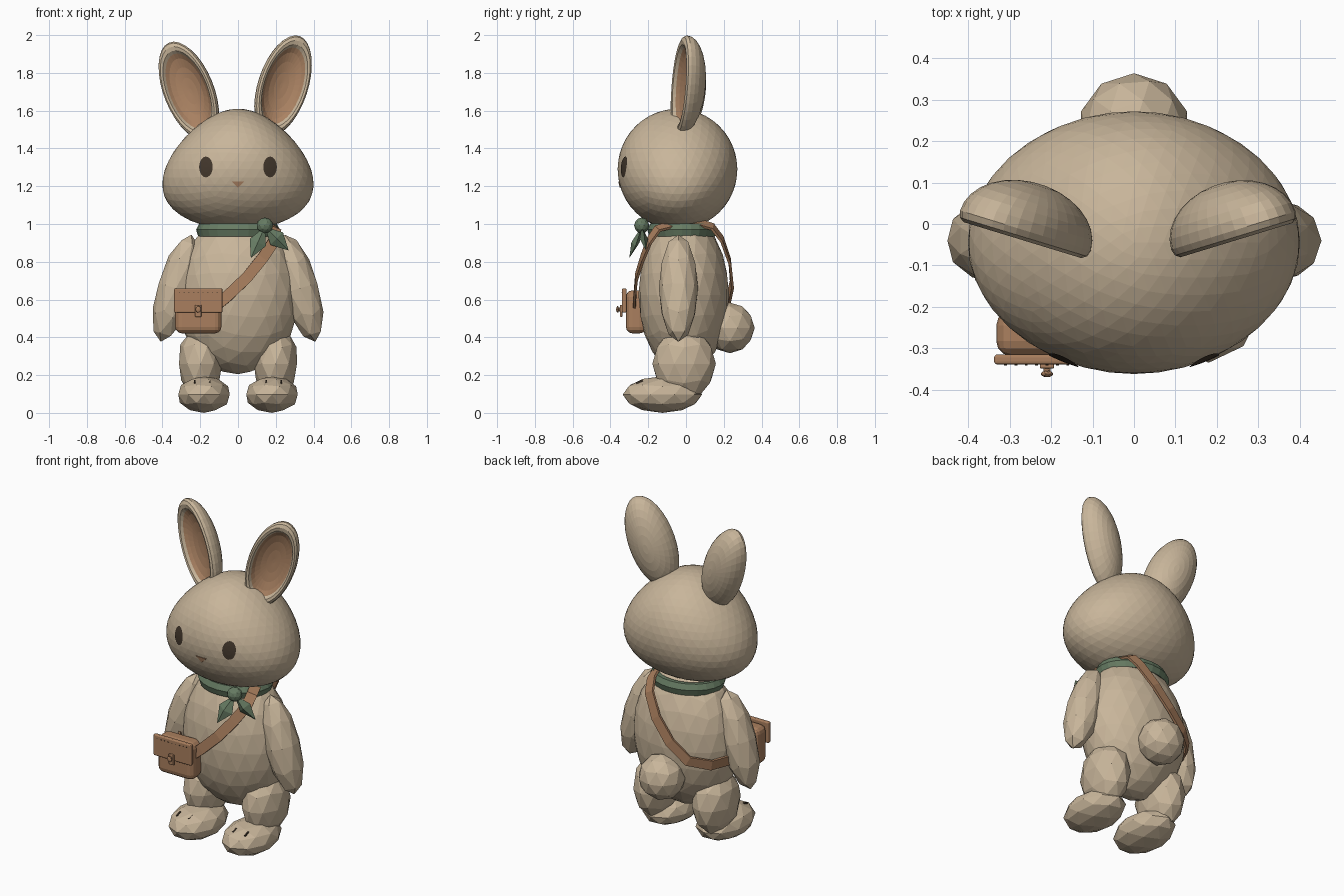
import bpy, bmesh, math
from mathutils import Matrix, Vector

if "Cube" in bpy.data.objects:
    bpy.data.objects.remove(bpy.data.objects["Cube"], do_unlink=True)


def material(name, rgb):
    m = bpy.data.materials.new(name)
    m.use_nodes = True
    m.diffuse_color = (*rgb, 1)
    m.node_tree.nodes["Principled BSDF"].inputs["Base Color"].default_value = (*rgb, 1)
    return m


FUR = material("beige fur", (0.58, 0.465, 0.325))
PINK = material("inner ear tan", (0.4, 0.222, 0.122))
LEATHER = material("brown leather", (0.4, 0.212, 0.112))
GREEN = material("green cloth", (0.135, 0.2, 0.125))
DARK = material("dark brown", (0.055, 0.038, 0.025))


def finish(name, bm, *mats):
    bmesh.ops.recalc_face_normals(bm, faces=bm.faces)
    mesh = bpy.data.meshes.new(name)
    bm.to_mesh(mesh)
    bm.free()
    for m in mats:
        mesh.materials.append(m)
    ob = bpy.data.objects.new(name, mesh)
    bpy.context.collection.objects.link(ob)
    return ob


def blob(name, mat, centre, half, sub=2, tilt=0, taper=0):
    """Faceted ellipsoid; taper narrows it in x towards the top."""
    bm = bmesh.new()
    bmesh.ops.create_icosphere(bm, subdivisions=sub, radius=1)
    for v in bm.verts:
        v.co.x *= 1 - taper * v.co.z
    bm.transform(Matrix.Translation(centre) @ Matrix.Rotation(tilt, 4, 'Y')
                 @ Matrix.Diagonal((*half, 1)))
    return finish(name, bm, mat)


def box(name, mat, centre, size, bevel=0, pitch=0):
    bm = bmesh.new()
    bmesh.ops.create_cube(bm, size=1)
    bm.transform(Matrix.Translation(centre) @ Matrix.Rotation(pitch, 4, 'X')
                 @ Matrix.Diagonal((*size, 1)))
    if bevel:
        bmesh.ops.bevel(bm, geom=bm.edges[:], offset=bevel, segments=3,
                        profile=0.5, affect='EDGES')
    return finish(name, bm, mat)


def hull(name, mat, points):
    bm = bmesh.new()
    for p in points:
        bm.verts.new(p)
    bmesh.ops.convex_hull(bm, input=bm.verts)
    return finish(name, bm, mat)


def loft(bm, rings, closed=False):
    """Bridge rings of points; returns the vertex rows and the face strips."""
    rows = [[bm.verts.new(p) for p in r] for r in rings]
    n = len(rows[0])
    strips = []
    for k in range(len(rows) if closed else len(rows) - 1):
        a, b = rows[k], rows[(k + 1) % len(rows)]
        strips.append([bm.faces.new((a[i], a[(i + 1) % n], b[(i + 1) % n], b[i]))
                       for i in range(n)])
    return rows, strips


def around(n):
    return [(math.cos(math.tau * i / n), math.sin(math.tau * i / n)) for i in range(n)]


# Head and body
HEAD, HEAD_HALF, HEAD_TAPER = Vector((0, -0.045, 1.29)), (0.387, 0.317, 0.32), 0.28
BODY, BODY_HALF = Vector((0, -0.012, 0.625)), (0.325, 0.24, 0.42)
blob("head", FUR, HEAD, HEAD_HALF, 4, taper=HEAD_TAPER)
blob("body", FUR, BODY, BODY_HALF, 3)
blob("tail", FUR, (0, 0.232, 0.45), (0.134, 0.132, 0.134))


def face_y(x, z):
    """Front surface of the head."""
    t = (z - HEAD.z) / HEAD_HALF[2]
    w = HEAD_HALF[0] * (1 - HEAD_TAPER * t)
    return HEAD.y - HEAD_HALF[1] * math.sqrt(1 - t * t - (x / w) ** 2)


# Ears: domed back, rounded rim and a hollow inside
def ear(name, centre, tilt, yaw):
    dome = [(math.sin(a), 0.118 * math.cos(a))
            for a in [math.radians(d) for d in range(6, 91, 12)]]
    rim = [(0.97, -0.016), (0.9, -0.024), (0.82, -0.02), (0.76, -0.004)]
    hollow = [(0.66, 0.012), (0.48, 0.026), (0.27, 0.034), (0.05, 0.037)]
    bm = bmesh.new()
    rows, strips = loft(bm, [[(0.136 * r * c, d, 0.278 * r * s) for c, s in around(32)]
                             for r, d in dome + rim + hollow])
    for strip in strips[-len(hollow):]:
        for f in strip:
            f.material_index = 1
    bm.faces.new(rows[0])
    bm.faces.new(rows[-1]).material_index = 1
    bm.transform(Matrix.Translation(centre) @ Matrix.Rotation(yaw, 4, 'Z')
                 @ Matrix.Rotation(tilt, 4, 'Y'))
    finish(name, bm, FUR, PINK)


ear("left_ear", (0.24, -0.016, 1.732), math.radians(19), math.radians(17))
ear("right_ear", (-0.262, -0.016, 1.704), math.radians(-23), math.radians(-17))

# Paired limbs, eyes and toe marks
for side, s in (("left", 1), ("right", -1)):
    blob(side + "_arm", FUR, (s * 0.328, -0.04, 0.66), (0.1, 0.104, 0.295), 2, s * -0.28)
    blob(side + "_leg", FUR, (s * 0.198, -0.01, 0.26), (0.12, 0.168, 0.195), taper=-0.1)
    blob(side + "_foot", FUR, (s * 0.18, -0.125, 0.097), (0.143, 0.21, 0.097))
    for k in (-1, 1):
        box(f"{side}_toe_mark_{k + 2}", DARK, (s * 0.19 + k * 0.04, -0.245, 0.161),
            (0.008, 0.036, 0.016), pitch=0.35)
    bm = bmesh.new()
    eye_rings = []
    for r in (0.05, 0.5, 1):
        pts = [(s * 0.17 + 0.036 * r * c, 1.302 + 0.055 * r * q) for c, q in around(20)]
        eye_rings.append([(x, face_y(x, z) - 0.003, z) for x, z in pts])
    rows, strips = loft(bm, eye_rings)
    bm.faces.new(rows[0])
    finish(side + "_eye", bm, DARK)

# Nose
hull("nose", PINK, [(x, face_y(x, z) + d, z) for d in (-0.004, 0.005)
                    for x, z in ((-0.035, 1.226), (0.035, 1.226), (0, 1.192))])

# Neckerchief: band, knot and two pointed ends
bm = bmesh.new()
section = [(-0.02, -0.03), (0.012, -0.037), (0.024, 0), (0.008, 0.032), (-0.02, 0.03)]
loft(bm, [[((0.198 + r) * c, -0.02 + (0.162 + r) * q, 0.97 + h) for r, h in section]
          for c, q in around(24)], closed=True)
finish("scarf_band", bm, GREEN)
blob("scarf_knot", GREEN, (0.142, -0.235, 0.992), (0.045, 0.04, 0.042))
KNOT = Vector((0.142, -0.235, 0.985))
for name, tip in (("scarf_end_inner", Vector((0.068, -0.3, 0.82))),
                  ("scarf_end_outer", Vector((0.268, -0.212, 0.86)))):
    mid = KNOT.lerp(tip, 0.5)
    across = (tip - KNOT).cross(Vector((0, 1, 0))).normalized() * 0.047
    thick = Vector((0, 0.022, 0))
    hull(name, GREEN, [KNOT, tip, mid + across, mid - across, mid + thick, mid - thick])

# Satchel
box("bag_body", LEATHER, (-0.21, -0.264, 0.535), (0.245, 0.108, 0.228), 0.035)
box("bag_flap", LEATHER, (-0.21, -0.327, 0.595), (0.255, 0.024, 0.128), 0.007)
box("bag_clasp", LEATHER, (-0.21, -0.343, 0.54), (0.034, 0.012, 0.064), 0.004)
for k, (r, y) in enumerate(((0.009, -0.352), (0.015, -0.362))):
    blob(f"bag_stud_{k + 1}", LEATHER, (-0.21, y, 0.548), (r, 0.008, r * 1.2))
for k in range(9):
    box(f"flap_stitch_{k + 1}", DARK, (-0.31 + k * 0.025, -0.339, 0.638),
        (0.007, 0.004, 0.003))

# Shoulder strap: a flat band that follows the body and tucks under the scarf
path = [Vector(p) for p in (
    (-0.14, -0.27, 0.55), (-0.06, -0.272, 0.615), (0.05, -0.262, 0.72),
    (0.13, -0.23, 0.82), (0.19, -0.195, 0.91), (0.2, -0.15, 0.975),
    (0.165, -0.05, 1.005), (0.15, 0.06, 1.01), (0.135, 0.14, 0.985),
    (0.115, 0.19, 0.92), (0.04, 0.232, 0.8), (-0.06, 0.243, 0.68), (-0.17, 0.222, 0.585),
    (-0.27, 0.14, 0.555), (-0.325, 0.02, 0.56), (-0.3, -0.13, 0.575),
    (-0.24, -0.23, 0.6))]
bm = bmesh.new()
rings = []
for i, p in enumerate(path):
    along = path[min(i + 1, len(path) - 1)] - path[max(i - 1, 0)]
    out = Vector([(p[k] - BODY[k]) / BODY_HALF[k] ** 2 for k in range(3)]).normalized()
    side = along.cross(out).normalized() * 0.03
    out = side.cross(along).normalized() * 0.007
    rings.append([p + side + out, p - side + out, p - side - out, p + side - out])
rows, strips = loft(bm, rings)
bm.faces.new(rows[0])
bm.faces.new(rows[-1])
finish("bag_strap", bm, LEATHER)
